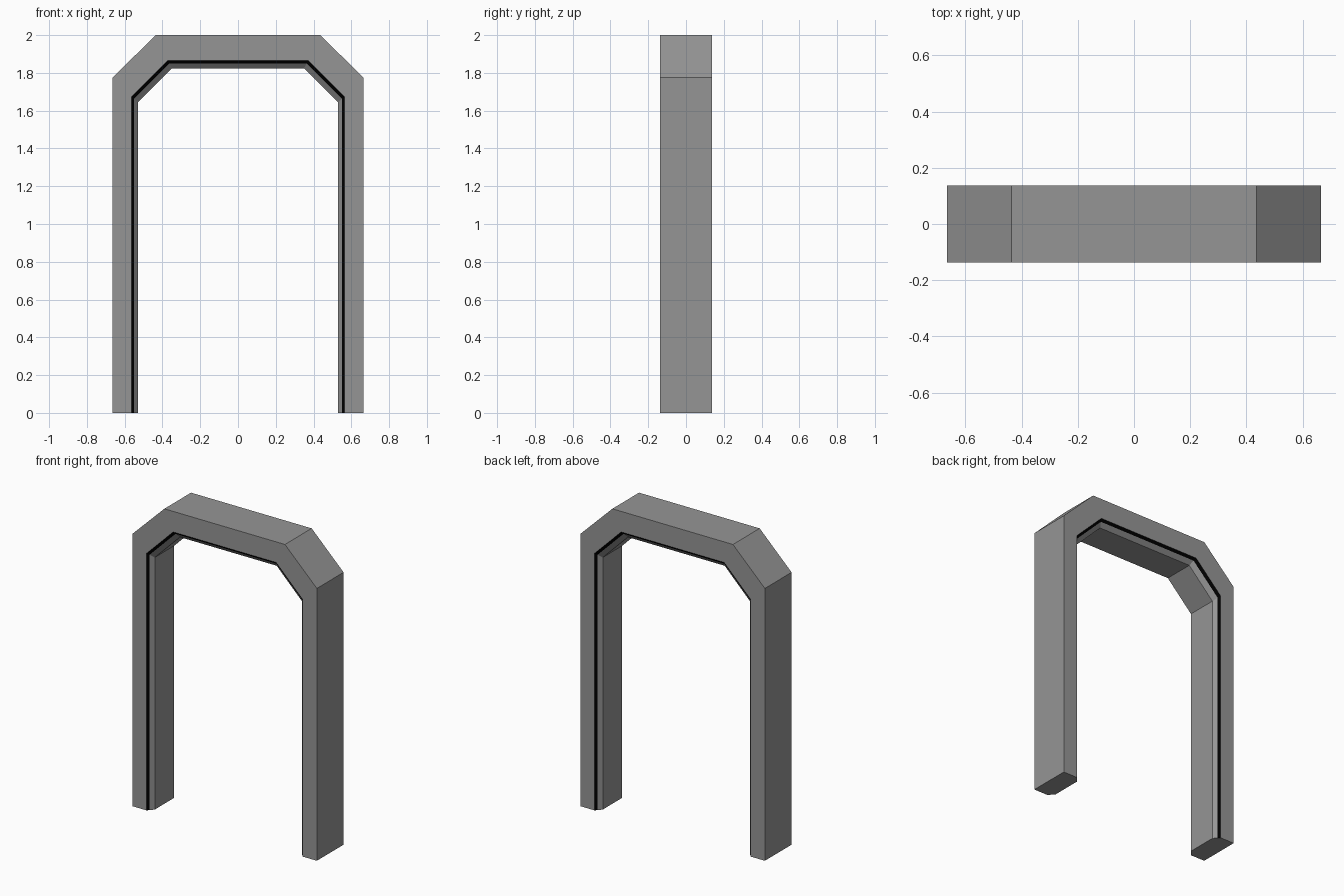
import bpy, bmesh

if "Cube" in bpy.data.objects:
    bpy.data.objects.remove(bpy.data.objects["Cube"])


def material(name, rgb):
    m = bpy.data.materials.new(name)
    m.diffuse_color = (*rgb, 1.0)
    m.use_nodes = True
    m.node_tree.nodes["Principled BSDF"].inputs["Base Color"].default_value = m.diffuse_color
    return m


grey = material("mid grey", (0.302, 0.302, 0.302))
black = material("seam black", (0.0, 0.0, 0.0))

# Arch outlines: side x, shoulder z, top corner x, top z
OUTER = (0.665, 1.775, 0.435, 2.0)
SEAM_OUT = (0.563, 1.675, 0.371, 1.866)
SEAM_IN = (0.551, 1.664, 0.363, 1.851)
INNER = (0.53, 1.643, 0.349, 1.824)
HALF, SEAM_HALF, INNER_HALF = 0.1375, 0.124, 0.1


def outline(spec, y):
    sx, sz, tx, tz = spec
    half = [(sx, 0), (sx, sz), (tx, tz)]
    pts = half + [(-x, z) for x, z in reversed(half)]
    return [(x, y, z) for x, z in pts]


# Cross-section running round the frame; the black seam is the outer
# part of the chamfer on the front and on the back
section = [
    (OUTER, -HALF), (SEAM_OUT, -HALF), (SEAM_IN, -SEAM_HALF), (INNER, -INNER_HALF),
    (INNER, INNER_HALF), (SEAM_IN, SEAM_HALF), (SEAM_OUT, HALF), (OUTER, HALF),
]
seam_bands = (1, 5)

bm = bmesh.new()
rings = [[bm.verts.new(p) for p in outline(s, y)] for s, y in section]
n = len(rings)
for i in range(n):
    a, b = rings[i], rings[(i + 1) % n]
    for k in range(len(a) - 1):
        f = bm.faces.new((a[k], a[k + 1], b[k + 1], b[k]))
        f.material_index = 1 if i in seam_bands else 0

# Closed feet
for k in (0, -1):
    bm.faces.new([r[k] for r in rings])
bmesh.ops.recalc_face_normals(bm, faces=bm.faces[:])

mesh = bpy.data.meshes.new("door_frame")
bm.to_mesh(mesh)
bm.free()
mesh.materials.append(grey)
mesh.materials.append(black)
bpy.context.collection.objects.link(bpy.data.objects.new("door_frame", mesh))
